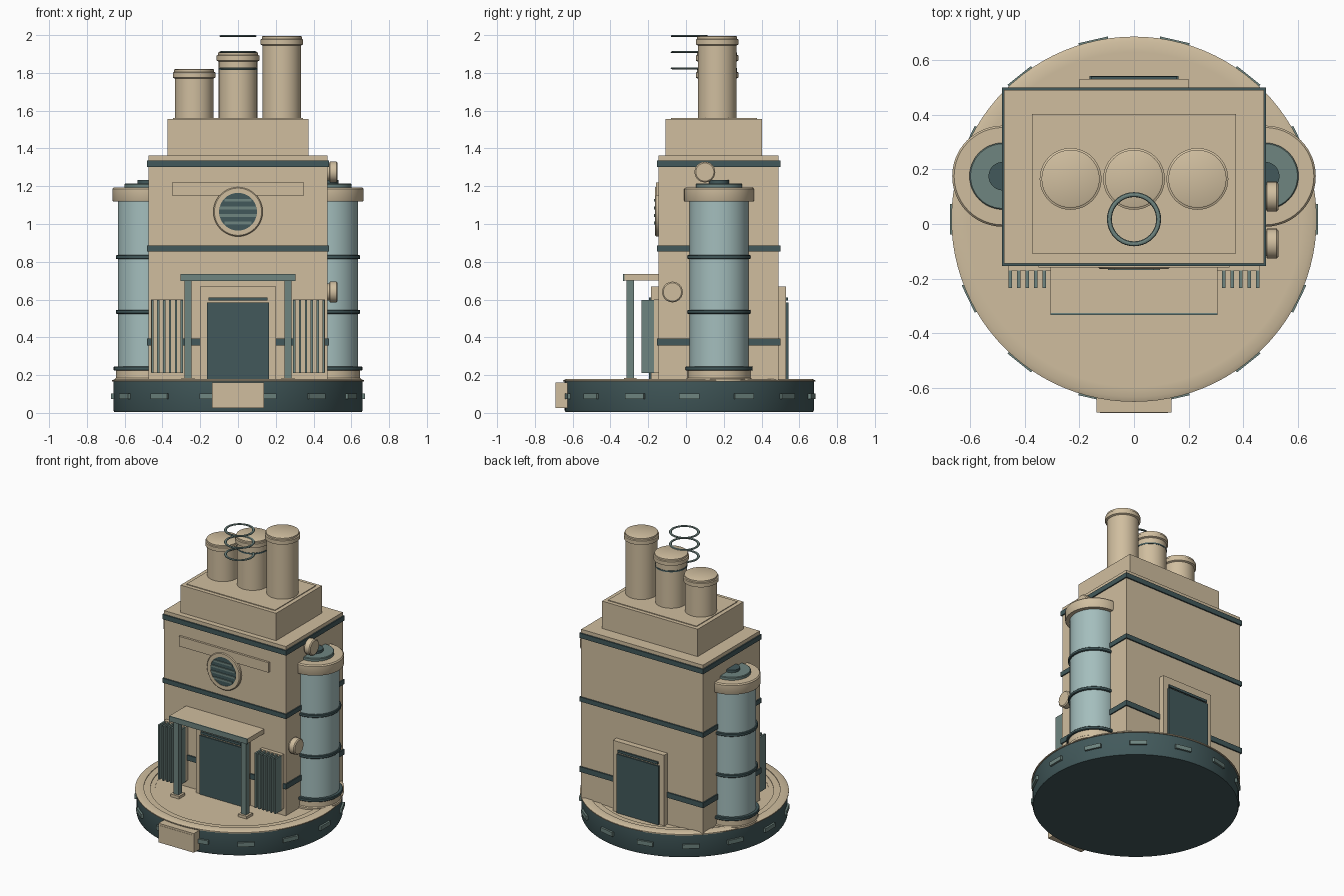
import bpy, math
from mathutils import Vector

if "Cube" in bpy.data.objects:
    bpy.data.objects.remove(bpy.data.objects["Cube"])

def lin(c):
    return tuple(((v / 255 + 0.055) / 1.055) ** 2.4 if v > 10 else v / 3294 for v in c) + (1.0,)

def material(name, rgb):
    m = bpy.data.materials.new(name)
    m.diffuse_color = lin(rgb)
    m.use_nodes = True
    m.node_tree.nodes["Principled BSDF"].inputs["Base Color"].default_value = m.diffuse_color
    return m

TAN = material("warm tan", (208, 190, 159))
DARK = material("dark teal", (66, 89, 91))
MID = material("grey teal", (110, 133, 128))
GLASS = material("pale glass", (164, 190, 189))
CY = 0.0175          # centre of the round base
BY = 0.1725          # centre of the main block
FRONT, BACK = -0.145, 0.49

def finish(ob, name, mat, smooth=False):
    ob.name = name
    ob.data.materials.append(mat)
    if smooth:
        bpy.ops.object.shade_smooth_by_angle(angle=math.radians(35))
    return ob

def box(name, x0, x1, y0, y1, z0, z1, mat, rot=0.0):
    bpy.ops.mesh.primitive_cube_add(size=1, location=((x0 + x1) / 2, (y0 + y1) / 2, (z0 + z1) / 2))
    ob = bpy.context.object
    ob.scale = (x1 - x0, y1 - y0, z1 - z0)
    bpy.ops.object.transform_apply(location=False, rotation=False, scale=True)
    ob.rotation_euler.z = rot
    return finish(ob, name, mat)

def lathe(name, profile, loc, mat, axis="z", n=48):
    """Revolve (radius, height) points into a closed solid."""
    verts, faces = [], []
    for r, h in profile:
        for i in range(n):
            a = 2 * math.pi * i / n
            verts.append((r * math.cos(a), r * math.sin(a), h))
    for k in range(len(profile) - 1):
        for i in range(n):
            j = (i + 1) % n
            faces.append((k * n + i, k * n + j, (k + 1) * n + j, (k + 1) * n + i))
    faces.append(tuple(reversed(range(n))))
    faces.append(tuple(range((len(profile) - 1) * n, len(profile) * n)))
    me = bpy.data.meshes.new(name)
    me.from_pydata(verts, [], faces)
    ob = bpy.data.objects.new(name, me)
    bpy.context.collection.objects.link(ob)
    bpy.ops.object.select_all(action='DESELECT')
    ob.select_set(True)
    bpy.context.view_layer.objects.active = ob
    ob.location = loc
    if axis == "x":
        ob.rotation_euler.y = math.pi / 2
    elif axis == "-y":
        ob.rotation_euler.x = math.pi / 2
    return finish(ob, name, mat, True)

# Round base with stepped floor
lathe("base_drum", [(0.655, 0.005), (0.66, 0.015), (0.66, 0.165)], (0, CY, 0), DARK, n=96)
lathe("base_floor", [(0.668, 0.165), (0.668, 0.172), (0.65, 0.18), (0.612, 0.18), (0.612, 0.175),
                     (0.57, 0.175), (0.57, 0.17), (0.54, 0.17), (0.54, 0.167)], (0, CY, 0), TAN, n=96)
for i in range(14):
    a = 2 * math.pi * i / 14
    x, y = 0.662 * math.cos(a), CY + 0.662 * math.sin(a)
    box("rim_light", x - 0.011, x + 0.011, y - 0.055, y + 0.055, 0.073, 0.102, MID, a)
box("base_plaque", -0.138, 0.138, -0.69, -0.62, 0.025, 0.16, TAN)
box("base_plaque_panel", -0.125, 0.125, -0.692, -0.69, 0.038, 0.147, TAN)

# Main block, bands and cap
box("main_block", -0.475, 0.475, FRONT, BACK, 0.165, 1.34, TAN)
for z0, z1 in ((0.358, 0.395), (0.855, 0.887), (1.303, 1.337)):
    box("wall_band", -0.483, 0.483, FRONT - 0.009, BACK + 0.009, z0, z1, DARK)
box("block_cap", -0.475, 0.475, FRONT, BACK, 1.337, 1.362, TAN)
box("upper_block", -0.373, 0.373, -0.108, 0.403, 1.36, 1.555, TAN)
box("upper_block_top", -0.345, 0.345, -0.08, 0.376, 1.555, 1.56, TAN)

# Three stacks
for x, top in ((-0.232, 1.82), (0, 1.91), (0.232, 1.995)):
    lathe("stack", [(0.102, 1.55), (0.102, top - 0.05), (0.113, top - 0.045), (0.113, top - 0.018),
                    (0.106, top - 0.015), (0.106, top - 0.003), (0.1, top)], (x, 0.165, 0), TAN)
lathe("stack_band", [(0.104, 1.815), (0.104, 1.825)], (0, 0.165, 0), DARK)

# Floating rings
for z in (1.824, 1.91, 1.995):
    bpy.ops.mesh.primitive_torus_add(major_radius=0.09, minor_radius=0.009, major_segments=40,
                                     minor_segments=8, location=(0, CY, z))
    ob = bpy.context.object
    ob.scale.z = 0.55
    finish(ob, "smoke_ring", MID, True)

# Glass tanks on both sides
for s in (-1, 1):
    p = (s * 0.48, 0.175, 0)
    lathe("tank_glass", [(0.156, 0.2), (0.156, 1.15)], p, GLASS)
    lathe("tank_foot", [(0.172, 0.165), (0.172, 0.18), (0.166, 0.185), (0.166, 0.23)], p, TAN)
    lathe("tank_collar", [(0.182, 1.12), (0.185, 1.125), (0.185, 1.185), (0.178, 1.193)], p, TAN)
    lathe("tank_lid", [(0.122, 1.19), (0.122, 1.21), (0.118, 1.214)], p, MID)
    lathe("tank_lid_button", [(0.052, 1.21), (0.052, 1.232)], p, DARK)
    for z, r in ((0.235, 0.178), (0.535, 0.167), (0.825, 0.167)):
        lathe("tank_ring", [(r - 0.004, z - 0.011), (r, z - 0.007), (r, z + 0.007), (r - 0.004, z + 0.011)], p, DARK)

# Wall knobs on the right side
for y, z in ((0.1, 1.275), (-0.072, 0.64)):
    lathe("wall_knob", [(0.045, 0), (0.045, 0.012), (0.055, 0.014), (0.055, 0.05), (0.048, 0.056)],
          (0.472, y, z), TAN, "x", 24)

# Round window with slats and the bar behind it
box("name_bar", -0.35, 0.35, FRONT - 0.015, FRONT, 1.15, 1.22, TAN)
lathe("window_ring", [(0.131, 0), (0.131, 0.014), (0.125, 0.02), (0.1, 0.02), (0.1, 0.016)],
      (0, FRONT, 1.065), TAN, "-y")
lathe("window_glass", [(0.1, 0), (0.1, 0.018)], (0, FRONT, 1.065), DARK, "-y")
for dz in (-0.06, -0.02, 0.02, 0.06):
    w = math.sqrt(0.098 ** 2 - (abs(dz) + 0.007) ** 2)
    box("window_slat", -w, w, FRONT - 0.024, FRONT - 0.016, 1.058 + dz, 1.072 + dz, MID)

# Front and back doors
for wall, s, name in ((FRONT, -1, "front"), (BACK, 1, "back")):
    def slab(part, x, d0, d1, z0, z1, mat):
        a, b = sorted((wall + s * d0, wall + s * d1))
        box(name + part, -x, x, a, b, z0, z1, mat)
    slab("_door_frame", 0.2, 0, 0.04, 0.165, 0.668, TAN)
    slab("_door", 0.163, 0.04, 0.052, 0.17, 0.585, DARK)
    slab("_door_lintel", 0.157, 0.04, 0.05, 0.595, 0.612, DARK)

# Porch roof, posts and feet
box("porch_roof", -0.305, 0.305, -0.325, FRONT, 0.702, 0.735, TAN)
box("porch_trim", -0.305, 0.305, -0.333, -0.325, 0.698, 0.735, MID)
for s in (-1, 1):
    x = s * 0.264
    box("porch_post", x - 0.019, x + 0.019, -0.314, -0.276, 0.17, 0.703, MID)
    box("post_foot", x - 0.034, x + 0.034, -0.329, -0.261, 0.165, 0.186, TAN)
    # Radiator fins beside the door
    xc = s * 0.375
    box("fin_plate", xc - 0.085, xc + 0.085, -0.17, FRONT, 0.215, 0.6, TAN)
    for k in range(6):
        fx = xc + (k - 2.5) * 0.031
        box("radiator_fin", fx - 0.006, fx + 0.006, -0.235, -0.165, 0.21, 0.597, MID)
